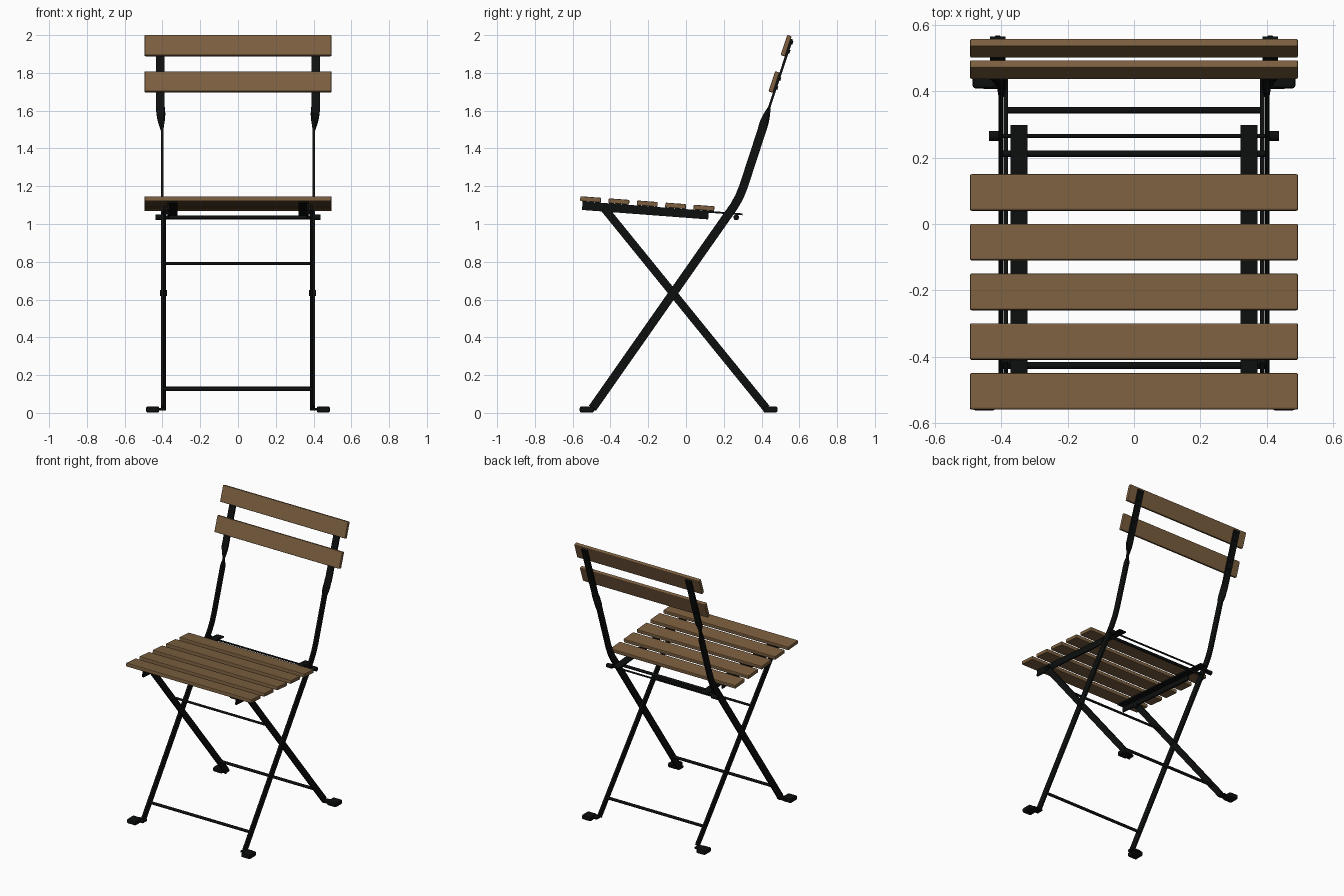
import bpy, bmesh, math
from mathutils import Vector, Matrix

cube = bpy.data.objects.get("Cube")
if cube:
    bpy.data.objects.remove(cube, do_unlink=True)


def make_material(name, colour, roughness):
    mat = bpy.data.materials.new(name)
    mat.use_nodes = True
    mat.diffuse_color = (*colour, 1)
    node = mat.node_tree.nodes["Principled BSDF"]
    node.inputs["Base Color"].default_value = (*colour, 1)
    node.inputs["Roughness"].default_value = roughness
    return mat


wood = make_material("brown_wood", (0.2, 0.115, 0.05), 0.6)
iron = make_material("black_iron", (0.004, 0.0045, 0.0045), 0.6)


def finish(name, bm, mat, bevel=0, segments=2):
    bmesh.ops.recalc_face_normals(bm, faces=bm.faces)
    mesh = bpy.data.meshes.new(name)
    bm.to_mesh(mesh)
    bm.free()
    mesh.materials.append(mat)
    obj = bpy.data.objects.new(name, mesh)
    bpy.context.collection.objects.link(obj)
    if bevel:
        mod = obj.modifiers.new("Bevel", 'BEVEL')
        mod.width, mod.segments = bevel, segments
    return obj


def box(name, size, centre, mat, tilt=0, bevel=0):
    bm = bmesh.new()
    bmesh.ops.create_cube(bm, size=1)
    place = Matrix.Translation(centre) @ Matrix.Rotation(tilt, 4, 'X')
    bmesh.ops.transform(bm, matrix=place @ Matrix.Diagonal((*size, 1)), verts=bm.verts)
    return finish(name, bm, mat, bevel)


def rod(name, start, end, radius, sides=12):
    start, end = Vector(start), Vector(end)
    axis = end - start
    bm = bmesh.new()
    bmesh.ops.create_cone(bm, cap_ends=True, segments=sides, radius1=radius,
                          radius2=radius, depth=axis.length)
    turn = axis.to_track_quat('Z', 'Y').to_matrix().to_4x4()
    bmesh.ops.transform(bm, matrix=Matrix.Translation((start + end) / 2) @ turn, verts=bm.verts)
    for face in bm.faces:
        face.smooth = len(face.verts) == 4
    return finish(name, bm, iron)


def flat_bar(name, path, width, thick, side):
    """Sweep a flat bar along (x, y, z, roll) points; roll twists it about its length."""
    bm = bmesh.new()
    points = [Vector(p[:3]) for p in path]
    rings = []
    for i, p in enumerate(points):
        t = points[min(i + 1, len(points) - 1)] - points[max(i - 1, 0)]
        normal = Vector((0, t.z, -t.y)).normalized()
        x_axis = Vector((1, 0, 0))
        c, s = math.cos(path[i][3]), math.sin(path[i][3])
        wide = (normal * c + x_axis * s) * width / 2
        thin = (x_axis * c - normal * s) * thick / 2
        corners = (wide + thin, wide - thin, -wide - thin, -wide + thin)
        rings.append([bm.verts.new(((p + q).x * side, (p + q).y, (p + q).z)) for q in corners])
    for a, b in zip(rings, rings[1:]):
        for k in range(4):
            bm.faces.new((a[k], a[(k + 1) % 4], b[(k + 1) % 4], b[k]))
    bm.faces.new(rings[0])
    bm.faces.new(rings[-1])
    return finish(name, bm, iron)


# Seat slats, sloping down to the back
SLOPE = -0.075
def seat_z(y):
    return 1.13 + SLOPE * (y + 0.505)

for i in range(5):
    y = -0.505 + 0.15 * i
    box(f"seat_slat_{i + 1}", (0.99, 0.11, 0.026), (0, y, seat_z(y)), wood, SLOPE, 0.005)

# Backrest slats and the lean they share with the straps
LEAN = 0.32
up = Vector((0, math.sin(LEAN), math.cos(LEAN)))
back = Vector((0, math.cos(LEAN), -math.sin(LEAN)))
slats = {"upper": Vector((0, 0.53, 1.944)), "lower": Vector((0, 0.466, 1.752))}
for name, centre in slats.items():
    box(f"{name}_back_slat", (0.99, 0.025, 0.113), centre, wood, -LEAN, 0.005)

strap_top = slats["upper"] + back * 0.018 + up * 0.042
def strap_point(z):
    return strap_top + up * ((z - strap_top.z) / up.z)

for label, s in (("left", 1), ("right", -1)):
    # Long leg: rises from the front foot, bends at the seat, twists into a flat strap
    path = [(0.402, -0.495, 0.025, 0), (0.402, 0.255, 1.095, 0), (0.402, 0.283, 1.145, 0),
            (0.402, 0.305, 1.2, 0), (0.402, 0.403, 1.5, 0)]
    for k in range(1, 7):
        p = strap_point(1.5 + 0.02 * k)
        path.append((0.402 + 0.0015 * k, p.y, p.z, math.pi / 2 * k / 6))
    path.append((0.411, strap_top.y, strap_top.z, math.pi / 2))
    flat_bar(f"{label}_long_leg", path, 0.046, 0.013, s)

    # Short leg: crosses from the seat front to the back foot
    flat_bar(f"{label}_short_leg", [(0.387, -0.435, 1.085, 0), (0.387, 0.425, 0.025, 0)],
             0.042, 0.013, s)

    # Feet turned outwards, with end caps
    for end, y in (("front", -0.525), ("back", 0.447)):
        inner = y + (0.025 if y < 0 else -0.015)
        box(f"{label}_{end}_foot_plate", (0.07, 0.05, 0.014), (s * 0.42, inner, 0.02), iron, 0, 0.004)
        box(f"{label}_{end}_foot_cap", (0.07, 0.075, 0.032), (s * 0.452, y, 0.018), iron, 0, 0.008)

    # Angle-section seat rail
    box(f"{label}_rail_flange", (0.052, 0.85, 0.01), (s * 0.347, -0.125, seat_z(-0.125) - 0.0185),
        iron, SLOPE)
    box(f"{label}_rail_web", (0.01, 0.67, 0.044), (s * 0.368, -0.215, seat_z(-0.215) - 0.037),
        iron, SLOPE)

    # Pivots and the guide knob behind the seat
    rod(f"{label}_cross_pivot", (s * 0.376, -0.07, 0.635), (s * 0.414, -0.07, 0.635), 0.016)
    rod(f"{label}_seat_pivot", (s * 0.36, -0.415, 1.065), (s * 0.4, -0.415, 1.065), 0.014)
    rod(f"{label}_guide_knob", (s * 0.395, 0.266, 1.035), (s * 0.437, 0.266, 1.035), 0.015)

    # Strap bolts behind the back slats
    for name, centre in slats.items():
        for k, offset in enumerate((-0.025, 0.025)):
            p = centre + up * offset + Vector((s * 0.411, 0, 0))
            rod(f"{label}_{name}_bolt_{k + 1}", p + back * 0.01, p + back * 0.03, 0.009, 8)

# Cross bars between the legs
for name, half, y, z, radius in (("front_foot_bar", 0.4, -0.427, 0.125, 0.01),
                                 ("back_foot_bar", 0.385, 0.343, 0.13, 0.01),
                                 ("short_leg_bar", 0.385, -0.19, 0.79, 0.008),
                                 ("seat_back_bar", 0.4, 0.212, 1.035, 0.01),
                                 ("guide_rod", 0.41, 0.266, 1.035, 0.006)):
    rod(name, (-half, y, z), (half, y, z), radius)
